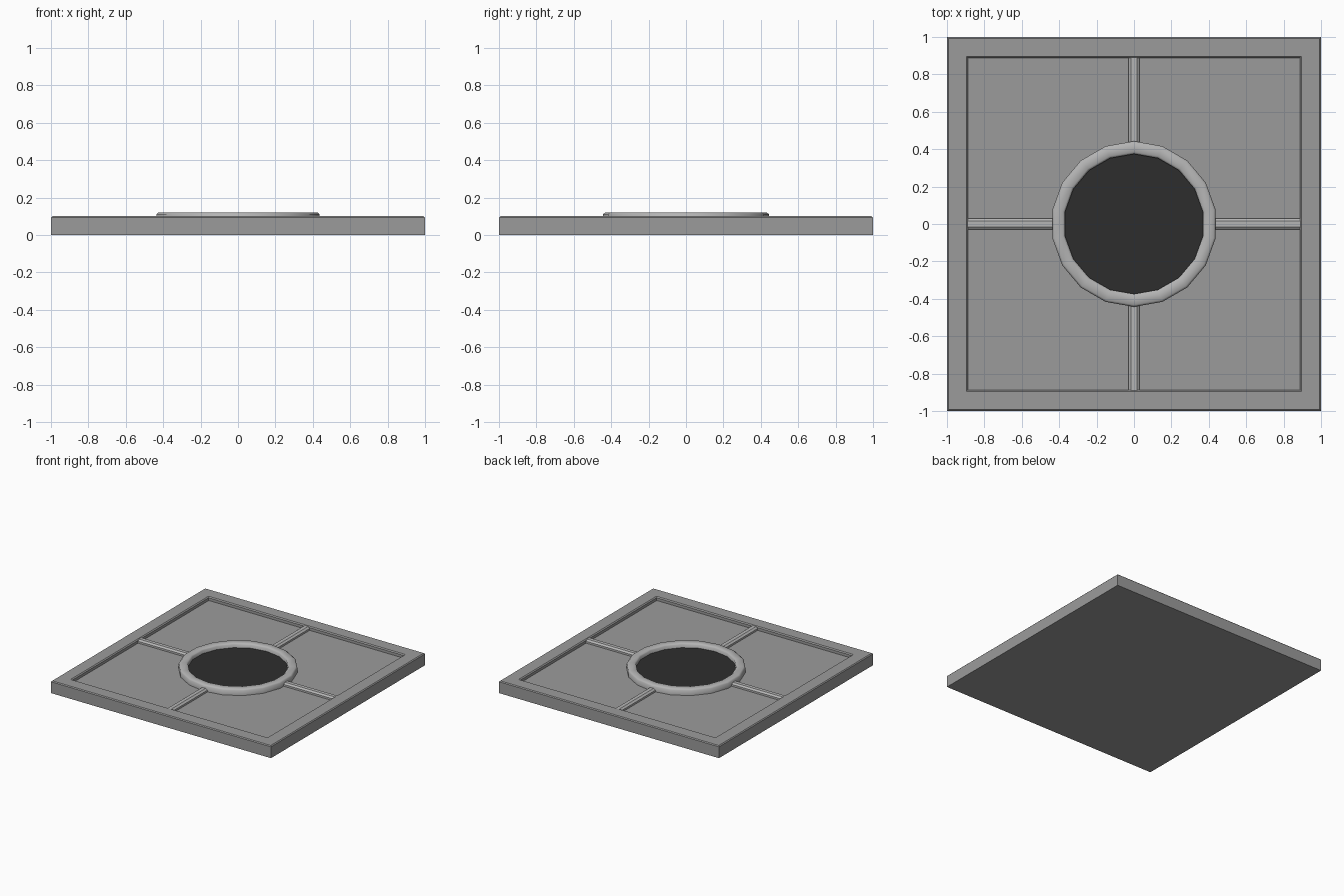
import bpy, bmesh
from math import sin, cos, pi, sqrt

if "Cube" in bpy.data.objects:
    bpy.data.objects.remove(bpy.data.objects["Cube"])


def material(name, v):
    mat = bpy.data.materials.new(name)
    mat.diffuse_color = (v, v, v, 1)
    mat.use_nodes = True
    mat.node_tree.nodes["Principled BSDF"].inputs["Base Color"].default_value = mat.diffuse_color
    return mat


def finish(name, bm, mat):
    bmesh.ops.recalc_face_normals(bm, faces=bm.faces)
    mesh = bpy.data.meshes.new(name)
    bm.to_mesh(mesh)
    bm.free()
    mesh.materials.append(mat)
    ob = bpy.data.objects.new(name, mesh)
    bpy.context.collection.objects.link(ob)
    return ob


def lathe(name, profile, sides, start, mat, scale=1.0, closed=False):
    """Sweep an (r, z) profile round z; open profiles are capped at both ends."""
    bm = bmesh.new()
    loops = [[bm.verts.new((r * scale * cos(start + 2 * pi * i / sides),
                            r * scale * sin(start + 2 * pi * i / sides), z))
              for i in range(sides)] for r, z in profile]
    pairs = list(zip(loops, loops[1:]))
    if closed:
        pairs.append((loops[-1], loops[0]))
    else:
        bm.faces.new(loops[0][::-1])
        bm.faces.new(loops[-1])
    for a, b in pairs:
        for i in range(sides):
            j = (i + 1) % sides
            bm.faces.new((a[i], a[j], b[j], b[i]))
    return finish(name, bm, mat)


def smooth(ob, angle):
    bpy.ops.object.select_all(action='DESELECT')
    ob.select_set(True)
    bpy.context.view_layer.objects.active = ob
    bpy.ops.object.shade_smooth_by_angle(angle=angle)


FLOOR = 0.07
stone = material("dark_grey", 0.33)
trim = material("trim_grey", 0.46)
dark = material("dark_inset", 0.027)

# Square tile with a raised, bevelled border and recessed floor
lathe("tile_base", [(1, 0), (1, 0.093), (0.993, 0.1), (0.895, 0.1),
                    (0.887, 0.092), (0.887, FLOOR)], 4, pi / 4, stone, sqrt(2))

# Raised 18-sided ring with rounded shoulders
ring = lathe("centre_ring", [(0.374, FLOOR), (0.374, 0.111), (0.385, 0.12),
                             (0.432, 0.12), (0.443, 0.111), (0.443, FLOOR)],
             18, pi / 2, trim, closed=True)
smooth(ring, 0.9)

# Dark inset disc
lathe("centre_disc", [(0.376, FLOOR), (0.376, 0.085)], 18, pi / 2, dark)

# Four bevelled ribs from the ring to the border
section = [(-0.03, FLOOR), (-0.03, 0.085), (-0.015, 0.097),
           (0.015, 0.097), (0.03, 0.085), (0.03, FLOOR)]
for k, side in enumerate(("right", "back", "left", "front")):
    bm = bmesh.new()
    a, b = ([bm.verts.new((x, y, z)) for y, z in section] for x in (0.41, 0.89))
    bm.faces.new(a)
    bm.faces.new(b[::-1])
    for i in range(len(section)):
        j = (i + 1) % len(section)
        bm.faces.new((a[i], b[i], b[j], a[j]))
    rib = finish("rib_" + side, bm, trim)
    rib.rotation_euler.z = k * pi / 2
    smooth(rib, 0.6)
